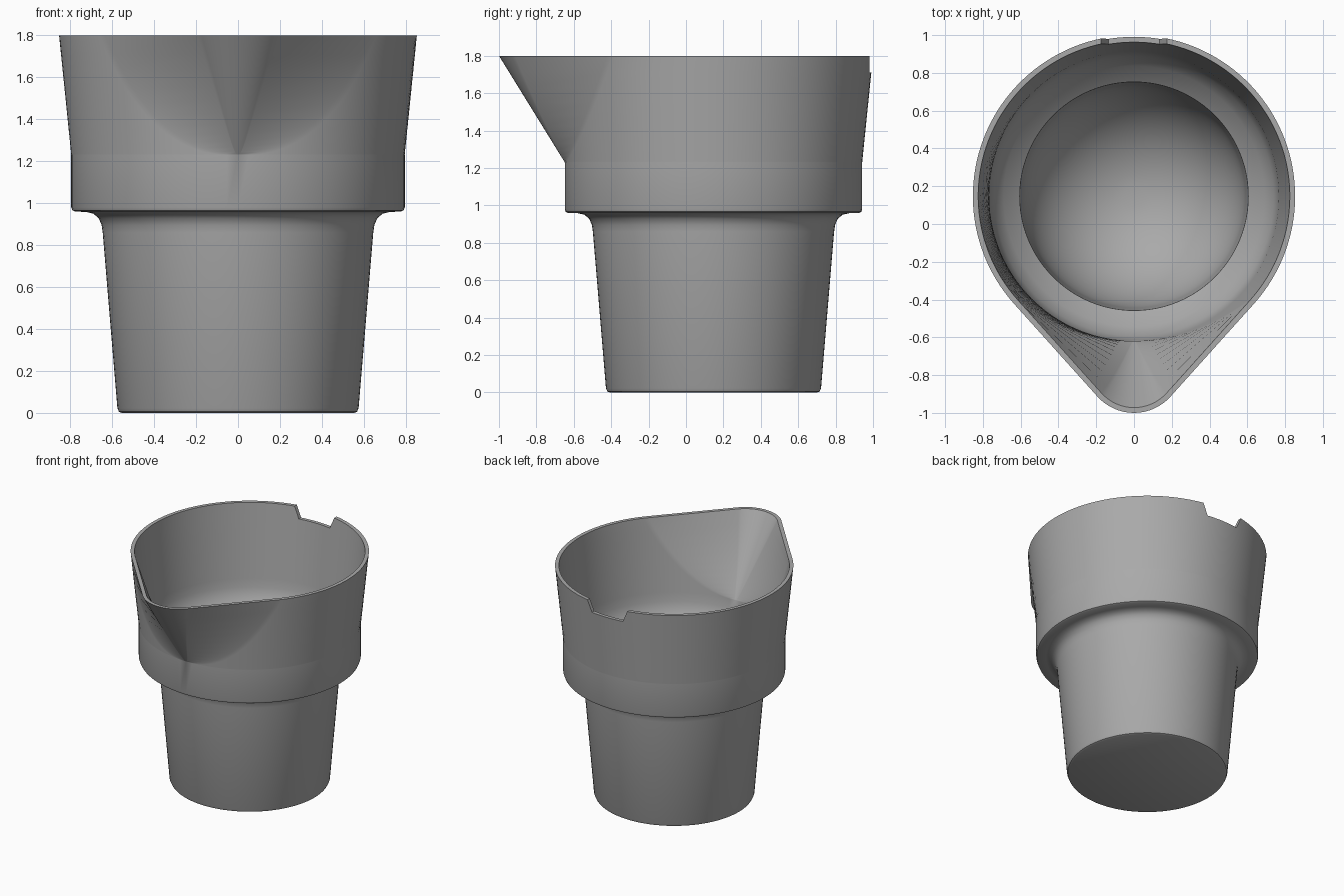
import bpy, bmesh, math

default = bpy.data.objects.get("Cube")
if default:
    bpy.data.objects.remove(default)

AXIS = 0.147      # y of the cup's round axis
BIG, SMALL = 96, 16   # segments round the body and round the spout tip
WALL = 0.028

grey = bpy.data.materials.new("plain grey")
grey.use_nodes = True
grey.diffuse_color = (0.4, 0.4, 0.4, 1)
grey.node_tree.nodes["Principled BSDF"].inputs["Base Color"].default_value = (0.4, 0.4, 0.4, 1)


def outline(radius, z, tip_radius=0.0, tip_distance=0.0):
    """Round section wrapped together with a smaller circle towards the front."""
    a = 0.0
    if tip_distance:
        a = math.acos(min(1.0, (radius - tip_radius) / tip_distance))
    points = []
    for i in range(BIG + 1):
        t = a + (2 * math.pi - 2 * a) * i / BIG
        points.append((radius * math.sin(t), AXIS - radius * math.cos(t), z))
    for i in range(SMALL + 1):
        t = -a + 2 * a * i / SMALL
        if tip_distance:
            points.append((tip_radius * math.sin(t),
                           AXIS - tip_distance - tip_radius * math.cos(t), z))
        else:
            points.append((0, AXIS - radius, z))
    return points


def spout_rings(inset):
    """Flared upper body, growing from a circle into a pointed spout."""
    rings = []
    for i in range(13):
        t = (i / 12) ** 2
        rings.append(outline(0.795 + 0.058 * t - inset, 1.23 + 0.57 * t,
                             0.1 + 0.16 * t - inset, 0.695 + 0.192 * t))
    return rings


# Outer body: tapered foot, filleted shoulder, straight band
outer = [(0.555, 0), (0.568, 0.006), (0.575, 0.022), (0.645, 0.86), (0.65, 0.895),
         (0.664, 0.928), (0.69, 0.95), (0.725, 0.958), (0.778, 0.96),
         (0.79, 0.966), (0.795, 0.98)]
rings = [outline(r, z) for r, z in outer]
rings += spout_rings(0)

# Inner body: spout lining, sloping shoulder, well and rounded floor
rings += reversed(spout_rings(WALL))
inner = [(0.76, 1.16), (0.74, 1.09), (0.69, 1.02), (0.605, 0.95), (0.59, 0.65)]
rings += [outline(r, z) for r, z in inner]
for i in range(1, 16):
    t = math.pi / 2 * i / 16
    rings.append(outline(0.59 * math.cos(t), 0.65 - 0.59 * math.sin(t)))

bm = bmesh.new()
loops = [[bm.verts.new(p) for p in ring] for ring in rings]
for low, high in zip(loops, loops[1:]):
    for i in range(len(low)):
        j = (i + 1) % len(low)
        bm.faces.new((low[i], low[j], high[j], high[i]))
bm.faces.new(list(reversed(loops[0])))
bm.faces.new(loops[-1])
bmesh.ops.remove_doubles(bm, verts=bm.verts, dist=0.0003)
bmesh.ops.recalc_face_normals(bm, faces=bm.faces)
mesh = bpy.data.meshes.new("pouring_cup")
bm.to_mesh(mesh)
bm.free()
cup = bpy.data.objects.new("pouring_cup", mesh)
bpy.context.collection.objects.link(cup)
mesh.materials.append(grey)

# Trapezoid cutter for the notch in the back rim
bm = bmesh.new()
ends = [[bm.verts.new((x, y, z)) for x, z in
         ((-0.135, 1.71), (0.135, 1.71), (0.195, 1.85), (-0.195, 1.85))]
        for y in (0.8, 1.2)]
for i in range(4):
    j = (i + 1) % 4
    bm.faces.new((ends[0][i], ends[0][j], ends[1][j], ends[1][i]))
for end in ends:
    bm.faces.new(end)
bmesh.ops.recalc_face_normals(bm, faces=bm.faces)
cut_mesh = bpy.data.meshes.new("notch_cutter")
bm.to_mesh(cut_mesh)
bm.free()
cut_mesh.materials.append(grey)
cutter = bpy.data.objects.new("notch_cutter", cut_mesh)
bpy.context.collection.objects.link(cutter)

notch = cup.modifiers.new("rim notch", 'BOOLEAN')
notch.operation = 'DIFFERENCE'
notch.solver = 'EXACT'
notch.object = cutter
bpy.ops.object.select_all(action='DESELECT')
cup.select_set(True)
bpy.context.view_layer.objects.active = cup
bpy.ops.object.modifier_apply(modifier=notch.name)
bpy.data.objects.remove(cutter)
bpy.ops.object.shade_smooth_by_angle(angle=math.radians(35))
